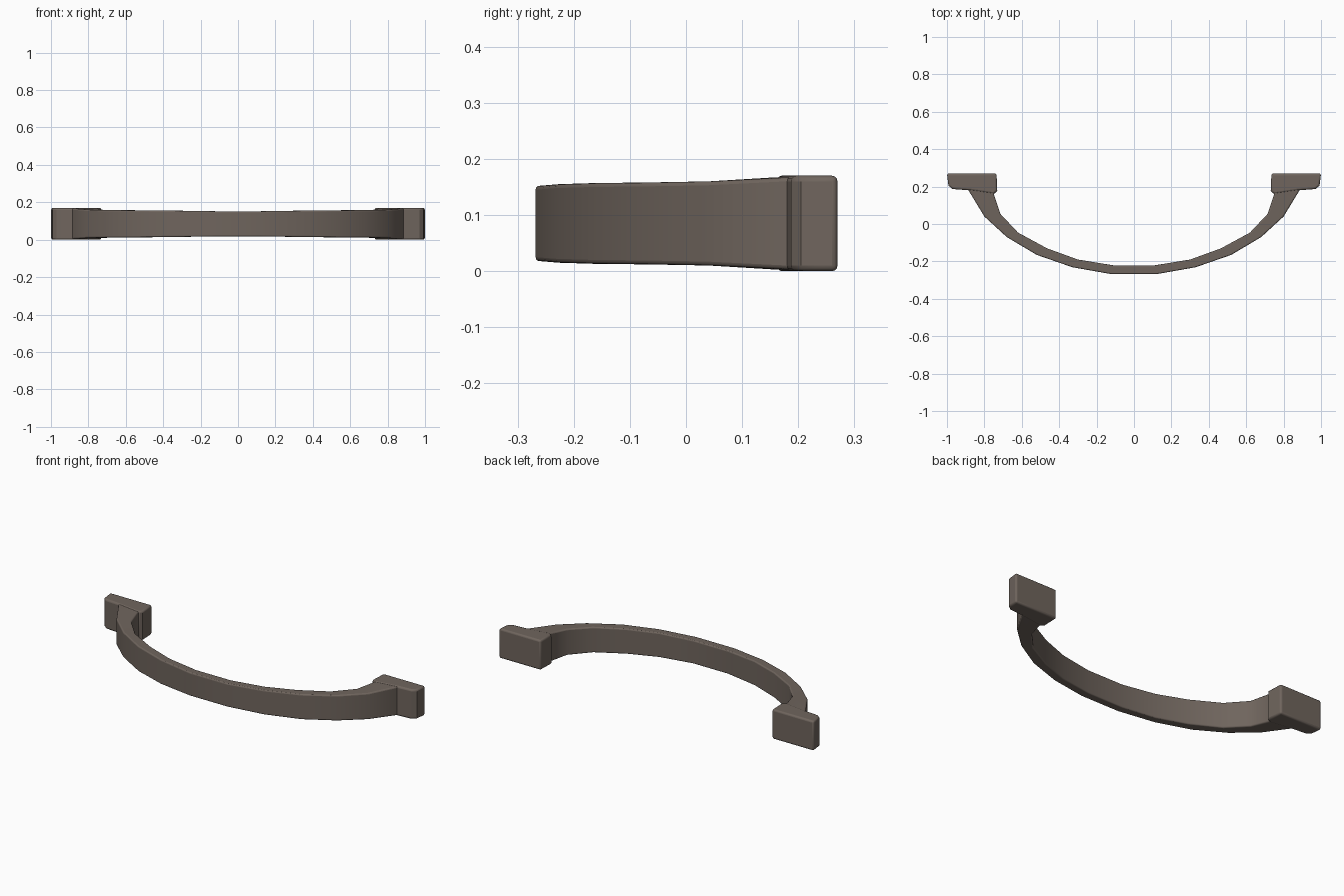
import bpy, bmesh

if "Cube" in bpy.data.objects:
    bpy.data.objects.remove(bpy.data.objects["Cube"])

mat = bpy.data.materials.new("warm grey brown")
mat.diffuse_color = (0.16, 0.13, 0.11, 1)
mat.use_nodes = True
mat.node_tree.nodes["Principled BSDF"].inputs["Base Color"].default_value = mat.diffuse_color


def finish(name, bm, bevel, angle):
    bmesh.ops.recalc_face_normals(bm, faces=bm.faces)
    me = bpy.data.meshes.new(name)
    bm.to_mesh(me)
    bm.free()
    me.materials.append(mat)
    ob = bpy.data.objects.new(name, me)
    bpy.context.collection.objects.link(ob)
    b = ob.modifiers.new("rounded edges", 'BEVEL')
    b.width = bevel
    b.segments = 3
    b.limit_method = 'ANGLE'
    b.angle_limit = angle
    bpy.ops.object.select_all(action='DESELECT')
    bpy.context.view_layer.objects.active = ob
    ob.select_set(True)
    bpy.ops.object.shade_smooth_by_angle(angle=0.6)
    return ob


# Curved grip: (outer x, outer y, inner x, inner y, half height) per section
half = [
    (0.12, -0.268, 0.11, -0.221, 0.067),
    (0.33, -0.231, 0.30, -0.190, 0.070),
    (0.52, -0.165, 0.465, -0.130, 0.072),
    (0.68, -0.070, 0.62, -0.046, 0.073),
    (0.80, 0.040, 0.715, 0.055, 0.075),
    (0.885, 0.180, 0.748, 0.155, 0.082),
    (0.890, 0.205, 0.738, 0.205, 0.082),
]
sections = [(-a, b, -c, d, h) for a, b, c, d, h in reversed(half)] + half
ZC = 0.085
bm = bmesh.new()
rings = []
for ox, oy, ix, iy, h in sections:
    rings.append([bm.verts.new(p) for p in (
        (ox, oy, ZC - h), (ox, oy, ZC + h), (ix, iy, ZC + h), (ix, iy, ZC - h))])
for r, s in zip(rings, rings[1:]):
    for i in range(4):
        j = (i + 1) % 4
        bm.faces.new((r[i], r[j], s[j], s[i]))
bm.faces.new(rings[0])
bm.faces.new(rings[-1])
finish("curved_grip", bm, 0.007, 1.0)

# Mounting feet: plan outline extruded upward, mirrored for the other side
foot = [(0.735, 0.27), (1.0, 0.27), (0.992, 0.205), (0.970, 0.187),
        (0.88, 0.180), (0.748, 0.160), (0.731, 0.178)]
for side, label in ((-1, "left"), (1, "right")):
    bm = bmesh.new()
    face = bm.faces.new([bm.verts.new((side * x, y, 0)) for x, y in foot])
    up = bmesh.ops.extrude_face_region(bm, geom=[face])
    for v in up["geom"]:
        if isinstance(v, bmesh.types.BMVert):
            v.co.z = 0.17
    finish(label + "_foot", bm, 0.010, 0.9)
